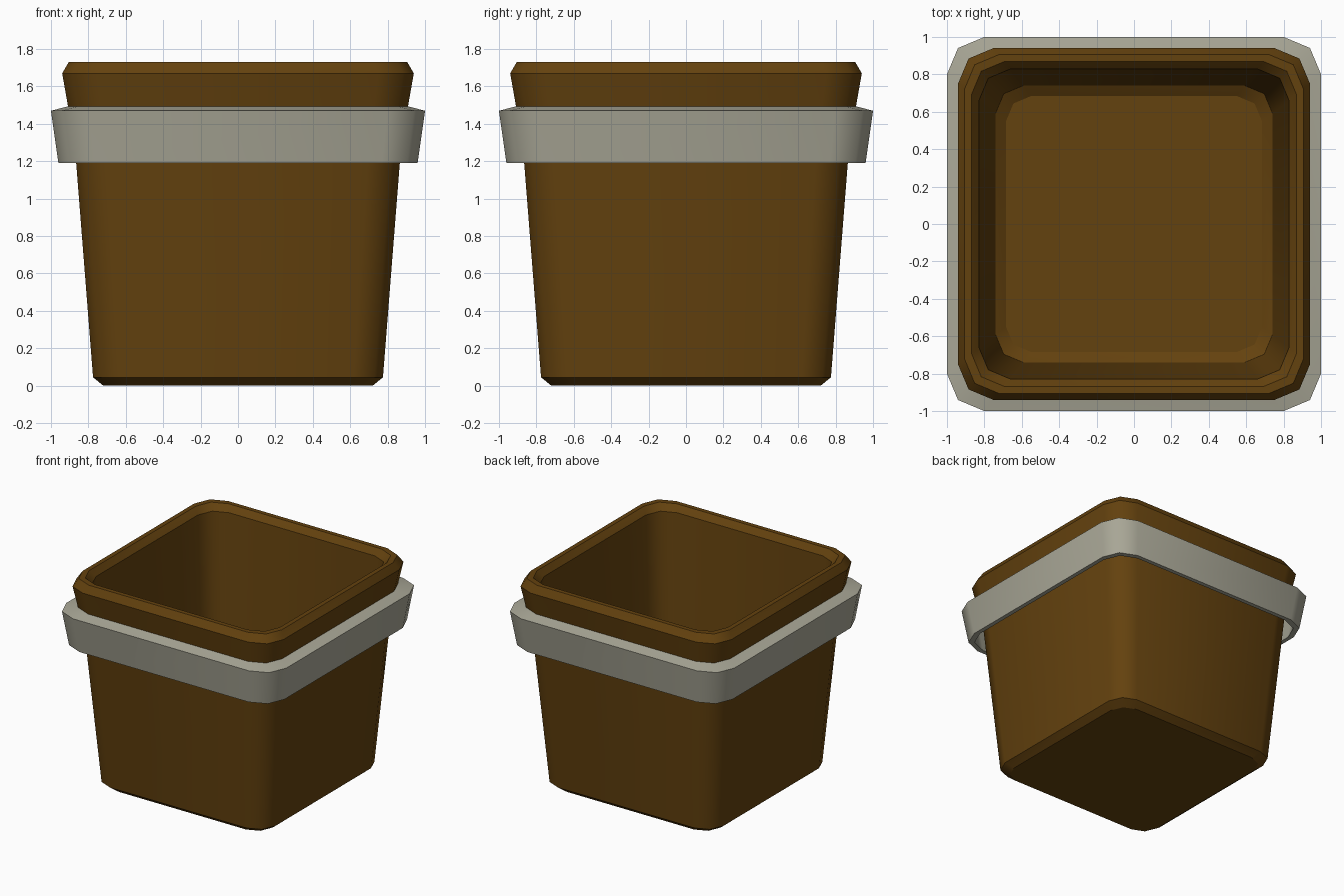
import bpy, bmesh

cube = bpy.data.objects.get("Cube")
if cube:
    bpy.data.objects.remove(cube, do_unlink=True)


def material(name, rgb):
    m = bpy.data.materials.new(name)
    m.use_nodes = True
    col = (*rgb, 1.0)
    m.diffuse_color = col
    bsdf = next(n for n in m.node_tree.nodes if n.type == 'BSDF_PRINCIPLED')
    bsdf.inputs["Base Color"].default_value = col
    bsdf.inputs["Roughness"].default_value = 0.8
    return m


def rounded_square(h):
    """Square of half-width h whose corners have two bevel segments."""
    quarter = [(h, 0.8 * h), (0.941 * h, 0.941 * h), (0.8 * h, h)]
    pts = []
    for _ in range(4):
        pts += quarter
        quarter = [(-y, x) for x, y in quarter]
    return pts


def loft(name, profile, mat, closed):
    """Skin rounded squares along a (half-width, height) profile."""
    bm = bmesh.new()
    rings = [[bm.verts.new((x, y, z)) for x, y in rounded_square(h)]
             for h, z in profile]
    pairs = list(zip(rings, rings[1:]))
    if closed:
        pairs.append((rings[-1], rings[0]))
    else:
        bm.faces.new(rings[0][::-1])
        bm.faces.new(rings[-1])
    for a, b in pairs:
        for i in range(len(a)):
            j = (i + 1) % len(a)
            bm.faces.new((a[i], a[j], b[j], b[i]))
    bmesh.ops.recalc_face_normals(bm, faces=bm.faces)
    for f in bm.faces:
        f.smooth = True
    # Corners stay smooth, the creases around the pot stay sharp
    for ring in rings:
        for i, v in enumerate(ring):
            edge = bm.edges.get((v, ring[(i + 1) % len(ring)]))
            edge.smooth = False
    mesh = bpy.data.meshes.new(name)
    bm.to_mesh(mesh)
    bm.free()
    mesh.materials.append(mat)
    ob = bpy.data.objects.new(name, mesh)
    bpy.context.collection.objects.link(ob)
    return ob


brown = material("dark brown", (0.127, 0.054, 0.0044))
grey = material("warm grey", (0.40, 0.39, 0.31))

# Hollow pot: outside from base to lip, then down the inside to the floor
loft("pot", [(0.72, 0.0), (0.775, 0.045), (0.873, 1.29), (0.94, 1.67),
             (0.905, 1.73), (0.868, 1.73), (0.828, 1.68),
             (0.74, 0.08), (0.685, 0.04)], brown, False)

# Flared collar with a thin skirt hanging clear of the pot
loft("collar", [(0.96, 1.19), (1.0, 1.47), (0.895, 1.497),
                (0.89, 1.45), (0.955, 1.43), (0.925, 1.19)], grey, True)
